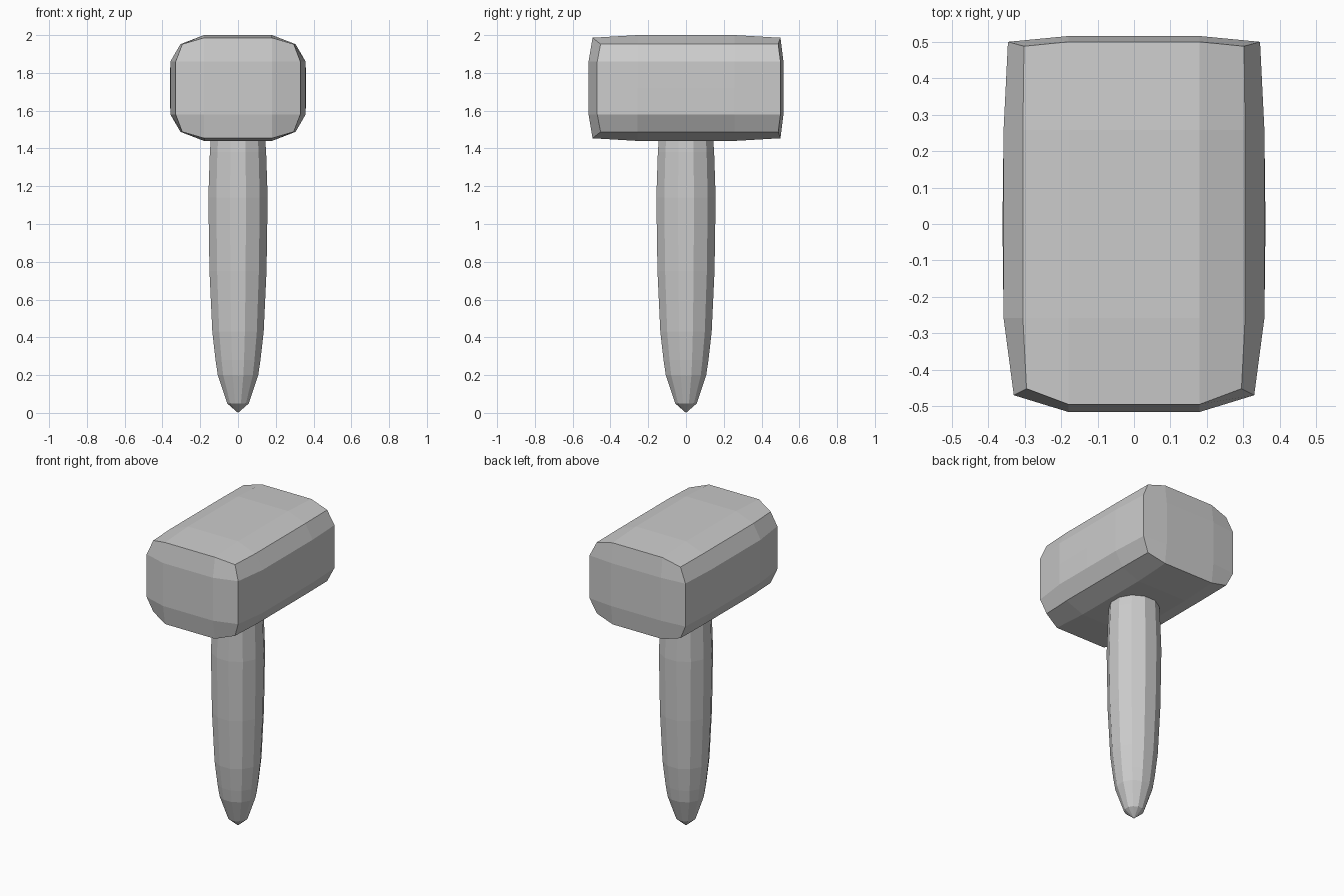
import bpy, bmesh
from math import cos, sin, radians

if "Cube" in bpy.data.objects:
    bpy.data.objects.remove(bpy.data.objects["Cube"])


def finish(bm, name):
    bmesh.ops.recalc_face_normals(bm, faces=bm.faces)
    mesh = bpy.data.meshes.new(name)
    bm.to_mesh(mesh)
    bm.free()
    obj = bpy.data.objects.new(name, mesh)
    bpy.context.collection.objects.link(obj)
    return obj


# Hammer head: gridded box with each side bulging, slightly more rounded at the front
def bulge(p):
    u, v, w = p
    eu, ev, ew = (abs(c) > 0.9 for c in p)
    front = v < 0
    # half width, shrinking towards the edges
    hx = 0.361 - 0.006 * max(abs(v), abs(w))
    if ew:
        hx = (0.295 if front else 0.302) if ev else 0.305
    elif ev:
        hx = 0.33 if front else 0.346
    # half length
    hy = 0.516
    if eu and ew:
        hy = 0.452 if front else 0.488
    elif eu:
        hy = 0.47 if front else 0.5
    elif ew:
        hy = 0.495 if front else 0.5
    # half height
    hz = 0.28
    if eu:
        hz = 0.232
    elif ev:
        hz = 0.266
    x = u * (hx if eu else 0.36)
    y = v * (hy if ev else 0.516)
    z = 1.72 + w * (hz if ew else 0.28)
    return x, y, z


bm = bmesh.new()
bmesh.ops.create_cube(bm, size=2)
bmesh.ops.subdivide_edges(bm, edges=bm.edges[:], cuts=3, use_grid_fill=True)
for vert in bm.verts:
    vert.co = bulge(tuple(vert.co))
finish(bm, "head")

# Handle: twelve-sided, swelling in the middle and tapering to a point
profile = [(0.05, 0.057), (0.2, 0.107), (0.28, 0.119), (0.43, 0.136),
           (0.75, 0.151), (1.14, 0.157), (1.38, 0.149), (1.5, 0.14)]
SIDES = 12
bm = bmesh.new()
rings = []
for z, half in profile:
    r = half / cos(radians(15))
    rings.append([bm.verts.new((r * cos(radians(15 + 30 * i)),
                                r * sin(radians(15 + 30 * i)), z))
                  for i in range(SIDES)])
tip = bm.verts.new((0, 0, 0))
for i in range(SIDES):
    j = (i + 1) % SIDES
    bm.faces.new((tip, rings[0][j], rings[0][i]))
    for a, b in zip(rings, rings[1:]):
        bm.faces.new((a[i], a[j], b[j], b[i]))
bm.faces.new(rings[-1])
finish(bm, "handle")
